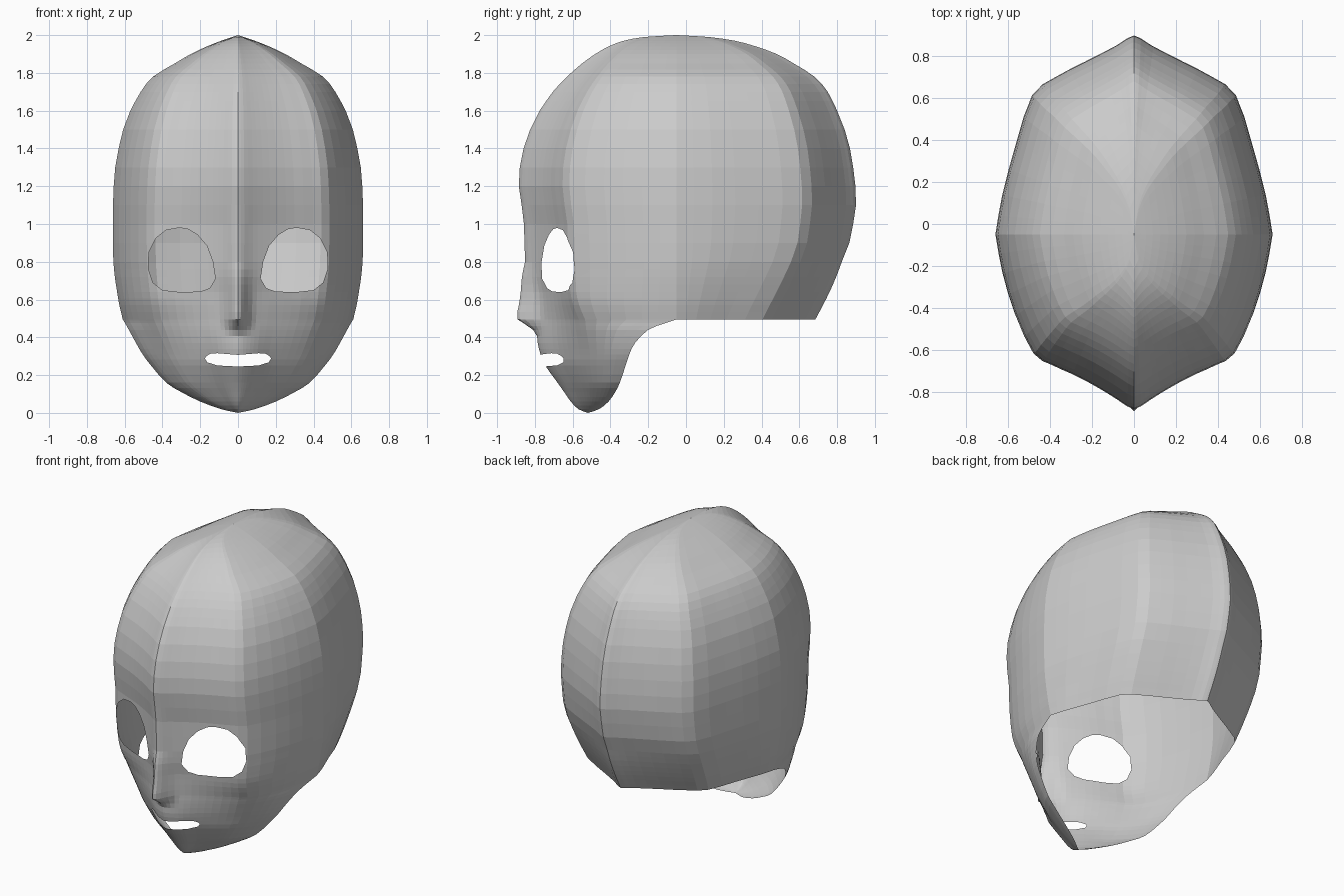
import bpy, bmesh, math
from mathutils import Vector

if "Cube" in bpy.data.objects:
    bpy.data.objects.remove(bpy.data.objects["Cube"])


def smooth(pts, n=2):
    """Catmull-Rom subdivision of a list of tuples."""
    out = []
    for i in range(len(pts) - 1):
        p1, p2 = Vector(pts[i]), Vector(pts[i + 1])
        p0 = Vector(pts[i - 1]) if i else p1 * 2 - p2
        p3 = Vector(pts[i + 2]) if i + 2 < len(pts) else p2 * 2 - p1
        for k in range(n):
            t = k / n
            out.append(0.5 * (2 * p1 + (p2 - p0) * t + (2 * p0 - 5 * p1 + 4 * p2 - p3) * t ** 2
                              + (3 * p1 - p0 - 3 * p2 + p3) * t ** 3))
    return out + [Vector(pts[-1])]


def lerp_table(tab, z):
    for (a, va), (b, vb) in zip(tab, tab[1:]):
        if a <= z <= b:
            return va + (vb - va) * (z - a) / (b - a)
    return 0.0


def ease(t):
    t = min(1, max(0, t))
    return t * t * (3 - 2 * t)


# Jaw rows: height, half width, front y, rim y
JAW = [(0, 0, -.52, -.52), (.02, .09, -.57, -.46), (.06, .2, -.61, -.41), (.11, .3, -.645, -.375),
       (.16, .38, -.68, -.35), (.25, .46, -.745, -.32), (.31, .505, -.77, -.3), (.37, .54, -.785, -.27),
       (.44, .578, -.79, -.2), (.475, .598, -.79, -.11), (.495, .61, -.79, -.05)]
# Skull rows: height, half width, front y, back y
SKULL = [(.495, .61, -.79, .685), (.57, .628, -.8, .725), (.64, .64, -.81, .76), (.72, .652, -.83, .795),
         (.8, .66, -.84, .825), (.9, .662, -.845, .865), (1.0, .662, -.85, .885), (1.1, .662, -.87, .9),
         (1.2, .658, -.885, .897), (1.3, .65, -.88, .885), (1.4, .632, -.86, .868), (1.5, .608, -.825, .84),
         (1.6, .57, -.775, .8), (1.7, .515, -.705, .75), (1.78, .45, -.63, .68), (1.85, .335, -.55, .57),
         (1.9, .25, -.48, .48), (1.94, .165, -.41, .37), (1.97, .09, -.33, .26), (1.99, .03, -.22, .12),
         (2.0, 0, -.05, -.05)]
# Cross-section halves, normalised: fraction of width, fraction of depth
FRONT = smooth([(0, 1), (.05, .982), (.12, .945), (.2, .905), (.32, .85), (.45, .798), (.6, .745),
                (.73, .68), (.86, .46), (.95, .22), (1, 0)])
CHIN = smooth([(0, 1), (.05, .987), (.12, .95), (.2, .89), (.32, .78), (.45, .675), (.6, .555),
               (.73, .44), (.86, .28), (.95, .14), (1, 0)])
BACK = smooth([(1, 0), (.95, .2), (.85, .46), (.735, .7), (.57, .79), (.35, .87), (.14, .945), (.05, .985), (0, 1)])
NOSE = [(.41, 0), (.44, .02), (.475, .07), (.5, .11), (.57, .085), (.64, .065), (.8, .012), (1.0, .008), (1.1, 0)]
MID_Y = -.05


def front_half(z, w, yf, ye):
    k = ease((z - .28) / .38)
    # smooth reference depth of the face, the last columns stretch on to the jaw rim
    ref = min(ye, -.3 + .25 * ease((z - .27) / .53)) if z > .3 else ye
    pts = []
    for a, b in zip(CHIN, FRONT):
        fx, fy = a.lerp(b, k)
        x = fx * w
        y = ref + (yf - ref) * fy + (ye - ref) * (1 - fy) ** 3
        y -= lerp_table(NOSE, z) * math.exp(-(x / .05) ** 2)
        pts.append((x, y, z))
    return pts


def back_half(z, w, yb):
    k = min(1, max(0, (.83 - z) / .33))
    return [(fx * w, MID_Y + (yb - MID_Y) * (fy - .1 * k * math.sin(math.pi * fy)), z) for fx, fy in BACK]


def add_grid(bm, rows):
    vs = [[bm.verts.new(p) for p in r] for r in rows]
    for a, b in zip(vs, vs[1:]):
        for i in range(len(a) - 1):
            bm.faces.new((a[i], a[i + 1], b[i + 1], b[i]))


def inside(poly, x, z):
    s = [(q[0] - p[0]) * (z - p[1]) - (q[1] - p[1]) * (x - p[0]) for p, q in zip(poly, poly[1:] + poly[:1])]
    return all(v > 0 for v in s) or all(v < 0 for v in s)


def cut_hole(bm, poly):
    """Slice the face front along each side of a convex outline, then drop the middle."""
    xs, zs = [p[0] for p in poly], [p[1] for p in poly]
    for p, q in zip(poly, poly[1:] + poly[:1]):
        faces = [f for f in bm.faces if f.calc_center_median().y < -.3
                 and min(v.co.x for v in f.verts) < max(xs) + .01 and max(v.co.x for v in f.verts) > min(xs) - .01
                 and min(v.co.z for v in f.verts) < max(zs) + .01 and max(v.co.z for v in f.verts) > min(zs) - .01]
        geom = faces + list({e for f in faces for e in f.edges}) + list({v for f in faces for v in f.verts})
        bmesh.ops.bisect_plane(bm, geom=geom, dist=1e-5, plane_co=(p[0], 0, p[1]),
                               plane_no=Vector((q[1] - p[1], 0, p[0] - q[0])).normalized())
    dead = []
    for f in bm.faces:
        c = f.calc_center_median()
        if c.y < -.3 and inside(poly, c.x, c.z):
            dead.append(f)
    bmesh.ops.delete(bm, geom=dead, context='FACES')


# Half head shell
bm = bmesh.new()
add_grid(bm, [front_half(*r) for r in smooth(JAW)])
skull_rows = smooth(SKULL[:5]) + [Vector(r) for r in SKULL[5:12]] + smooth(SKULL[12:])
add_grid(bm, [front_half(r[0], r[1], r[2], MID_Y) + back_half(r[0], r[1], r[3])[1:] for r in skull_rows])
bmesh.ops.remove_doubles(bm, verts=bm.verts[:], dist=.0005)

# Eye and mouth openings
cut_hole(bm, [(.31, .98), (.265, .973), (.215, .943), (.165, .885), (.133, .8), (.12, .71), (.15, .66),
              (.2, .642), (.31, .64), (.4, .65), (.45, .69), (.474, .76), (.472, .85), (.435, .925), (.38, .968)])
cut_hole(bm, [(-.05, .303), (.11, .316), (.145, .314), (.168, .3), (.175, .288), (.163, .268),
              (.11, .251), (-.05, .243)])
bmesh.ops.recalc_face_normals(bm, faces=bm.faces[:])

# The shell is open, so make sure the normals point outward
if sum(f.normal.dot(f.calc_center_median() - Vector((0, 0, .9))) for f in bm.faces) < 0:
    bmesh.ops.reverse_faces(bm, faces=bm.faces[:])

mesh = bpy.data.meshes.new("head_shell")
bm.to_mesh(mesh)
bm.free()
head = bpy.data.objects.new("head_shell", mesh)
bpy.context.collection.objects.link(head)
mirror = head.modifiers.new("mirror", 'MIRROR')
mirror.use_axis[0] = True
mirror.merge_threshold = .001
